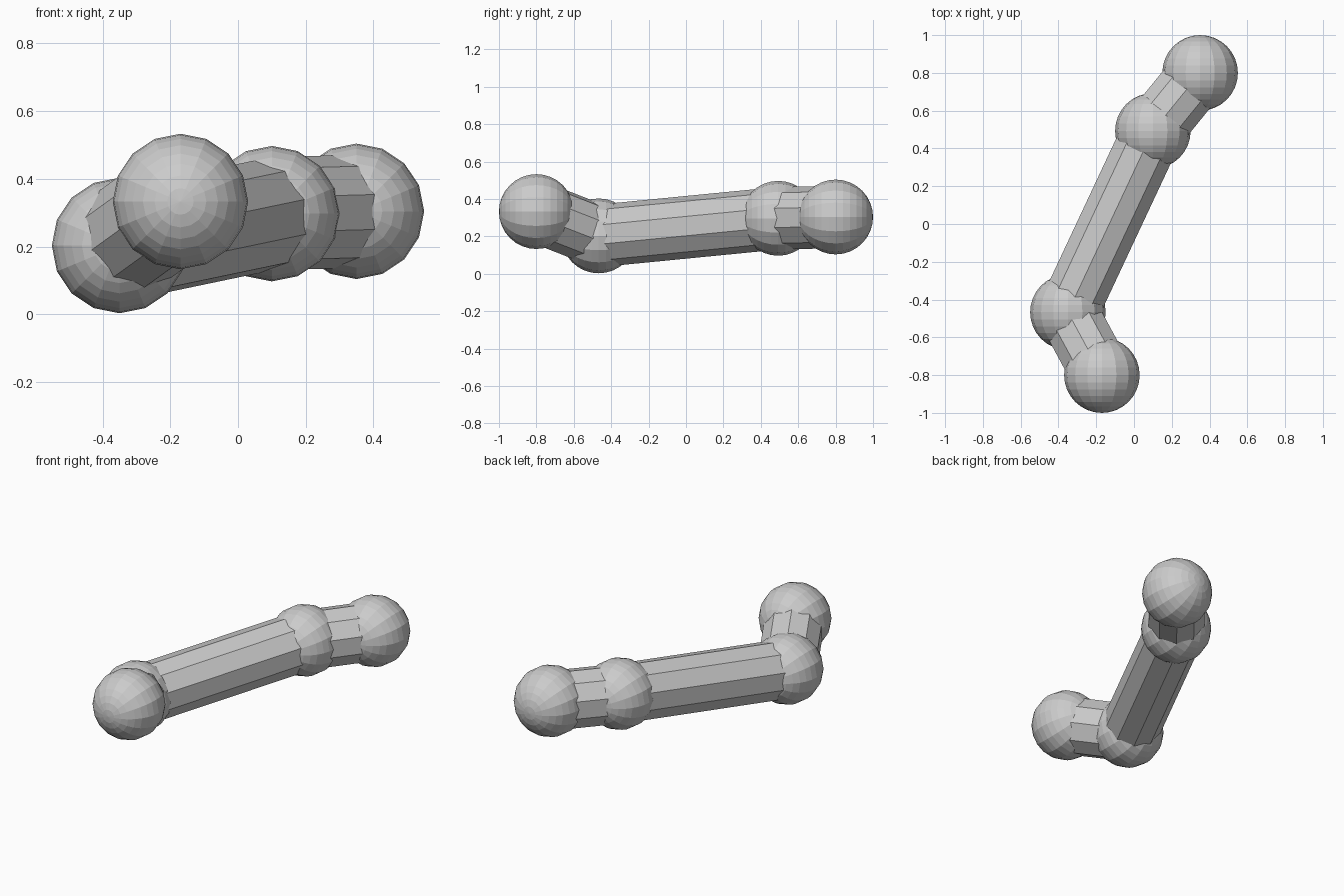
import bpy
from math import pi
from mathutils import Vector

if "Cube" in bpy.data.objects:
    bpy.data.objects.remove(bpy.data.objects["Cube"])

# Joint centres, front to back
joints = [Vector(p) for p in ((-0.17, -0.80, 0.333), (-0.35, -0.467, 0.203),
                              (0.10, 0.493, 0.297), (0.35, 0.80, 0.304))]

# Ball joints, poles facing front and back
for i, p in enumerate(joints, 1):
    bpy.ops.mesh.primitive_uv_sphere_add(segments=16, ring_count=16, radius=0.2,
                                         location=p, rotation=(pi / 2, 0, 0))
    bpy.context.object.name = f"ball_{i}"

# Ten-sided rods running from ball to ball, one edge on top
for name, a, b in zip(("front_rod", "long_rod", "back_rod"), joints, joints[1:]):
    d = b - a
    bpy.ops.mesh.primitive_cylinder_add(vertices=10, radius=0.167, depth=d.length,
                                        location=(a + b) / 2,
                                        rotation=d.to_track_quat('Z', 'Y').to_euler())
    bpy.context.object.name = name
